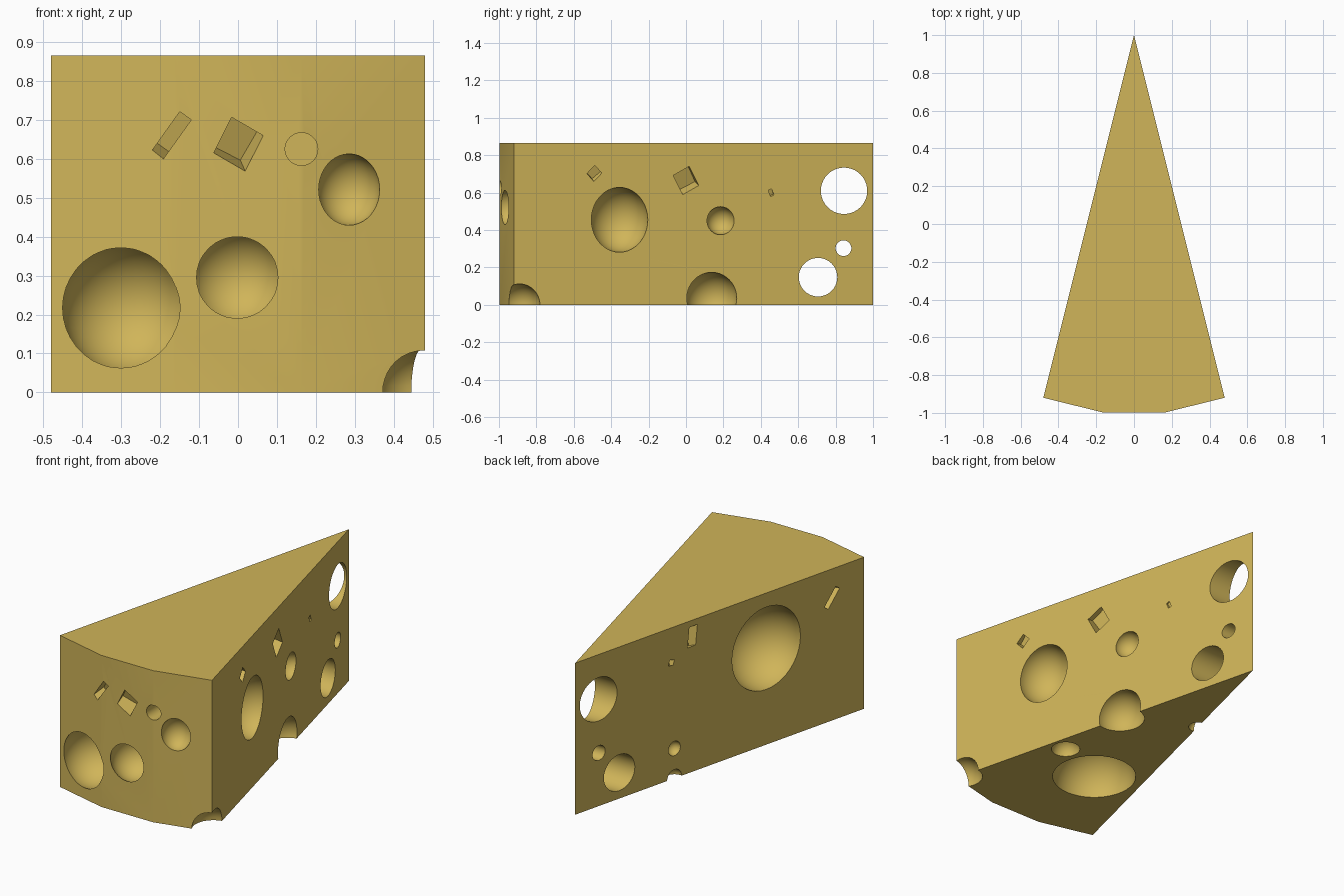
import bpy, bmesh, math
from mathutils import Matrix, Euler, Vector

if "Cube" in bpy.data.objects:
    bpy.data.objects.remove(bpy.data.objects["Cube"])

H = 0.865
cheese_mat = bpy.data.materials.new("cheese_yellow")
cheese_mat.diffuse_color = (0.63, 0.46, 0.10, 1)
cheese_mat.use_nodes = True
cheese_mat.node_tree.nodes["Principled BSDF"].inputs["Base Color"].default_value = cheese_mat.diffuse_color


def make_object(name, bm):
    bmesh.ops.recalc_face_normals(bm, faces=bm.faces)
    me = bpy.data.meshes.new(name)
    bm.to_mesh(me)
    bm.free()
    me.materials.append(cheese_mat)
    ob = bpy.data.objects.new(name, me)
    bpy.context.collection.objects.link(ob)
    return ob


# Wedge body: pointed at the back, three-sided rind at the front
outline = [(0, 1), (-0.48, -0.92), (-0.163, -0.998), (0.163, -0.998), (0.48, -0.92)]
bm = bmesh.new()
base = bm.faces.new([bm.verts.new((x, y, 0)) for x, y in outline])
top = bmesh.ops.extrude_face_region(bm, geom=[base])
bmesh.ops.translate(bm, vec=(0, 0, H),
                    verts=[v for v in top["geom"] if isinstance(v, bmesh.types.BMVert)])
cheese = make_object("cheese_wedge", bm)


def carve(bm):
    cutter = make_object("hole_cutter", bm)
    cutter.hide_render = True
    mod = cheese.modifiers.new("hole", 'BOOLEAN')
    mod.operation = 'DIFFERENCE'
    mod.solver = 'EXACT'
    mod.object = cutter
    bpy.context.view_layer.objects.active = cheese
    bpy.ops.object.modifier_apply(modifier=mod.name)
    bpy.data.objects.remove(cutter)


def bubble(loc, r, sz=1.0):
    bm = bmesh.new()
    m = Matrix.Translation(loc) @ Matrix.Diagonal((r, r, r * sz, 1))
    bmesh.ops.create_uvsphere(bm, u_segments=40, v_segments=20, radius=1, matrix=m)
    carve(bm)


def tube(loc, r, depth, axis):
    bm = bmesh.new()
    rot = Vector((0, 0, 1)).rotation_difference(Vector(axis)).to_matrix().to_4x4()
    bmesh.ops.create_cone(bm, cap_ends=True, segments=40, radius1=r, radius2=r,
                          depth=depth, matrix=Matrix.Translation(loc) @ rot)
    carve(bm)


def chip(loc, size, rot):
    bm = bmesh.new()
    m = (Matrix.Translation(loc) @ Euler(rot).to_matrix().to_4x4()
         @ Matrix.Diagonal((*size, 1)))
    bmesh.ops.create_cube(bm, size=1, matrix=m)
    carve(bm)


def side(s, y, z, inset=0.0):
    """Point on the right (s=1) or left (s=-1) cut face."""
    return (s * (0.25 * (1 - y) - inset), y, z)


# Tunnels through the thin end
for y, z, r in [(0.845, 0.61, 0.124), (0.842, 0.303, 0.042), (0.706, 0.148, 0.103)]:
    tube((0, y, z), r, 0.6, (1, 0, 0))

# Round holes on the right face, and the notch at the front right corner
bubble(side(1, -0.355, 0.455), 0.156, 1.11)
bubble(side(1, 0.185, 0.45), 0.075)
bubble(side(1, 0.138, 0.036), 0.138)
bubble((0.468, -0.89, 0.0), 0.112)

# Round holes on the left face
bubble(side(-1, -0.27, 0.55), 0.235)
bubble(side(-1, -0.64, 0.23), 0.078)
bubble(side(-1, 0.34, 0.17), 0.041)
bubble(side(-1, 0.34, 0.0), 0.05)

# Round holes on the rind
bubble((-0.285, -0.90, 0.217), 0.168)
bubble((-0.002, -0.93, 0.295), 0.125)
bubble((0.285, -0.965, 0.521), 0.081, 1.13)
tube((0.163, -0.97, 0.625), 0.042, 0.2, (0, 1, 0))

# Round holes underneath
bubble((-0.08, -0.43, 0), 0.225)
bubble((0.228, -0.303, 0), 0.077)

# Angular chips
chip((0.0, -0.99, 0.64), (0.09, 0.12, 0.10), (0.35, 0.45, 0.3))
chip((-0.168, -0.98, 0.664), (0.036, 0.10, 0.12), (0.3, 0.62, 0))
chip(side(1, -0.49, 0.703), (0.07, 0.06, 0.055), (0.75, 0.3, 0.2))
chip(side(1, 0.0, 0.665), (0.12, 0.10, 0.11), (0.5, 0.3, 0.3))
chip(side(1, 0.455, 0.60), (0.03, 0.02, 0.035), (0.4, 0.3, 0.2))
chip(side(-1, 0.22, 0.773), (0.09, 0.05, 0.11), (0.1, 0.25, 0.2))
chip(side(-1, -0.707, 0.70), (0.08, 0.03, 0.12), (0.63, 0, 0.2))
chip(side(-1, 0.36, 0.665), (0.04, 0.03, 0.03), (0.3, 0.2, 0.2))

# Smooth the bubbles and rind, keep cut edges crisp
bpy.ops.object.select_all(action='DESELECT')
cheese.select_set(True)
bpy.context.view_layer.objects.active = cheese
bpy.ops.object.shade_smooth_by_angle(angle=math.radians(30))
